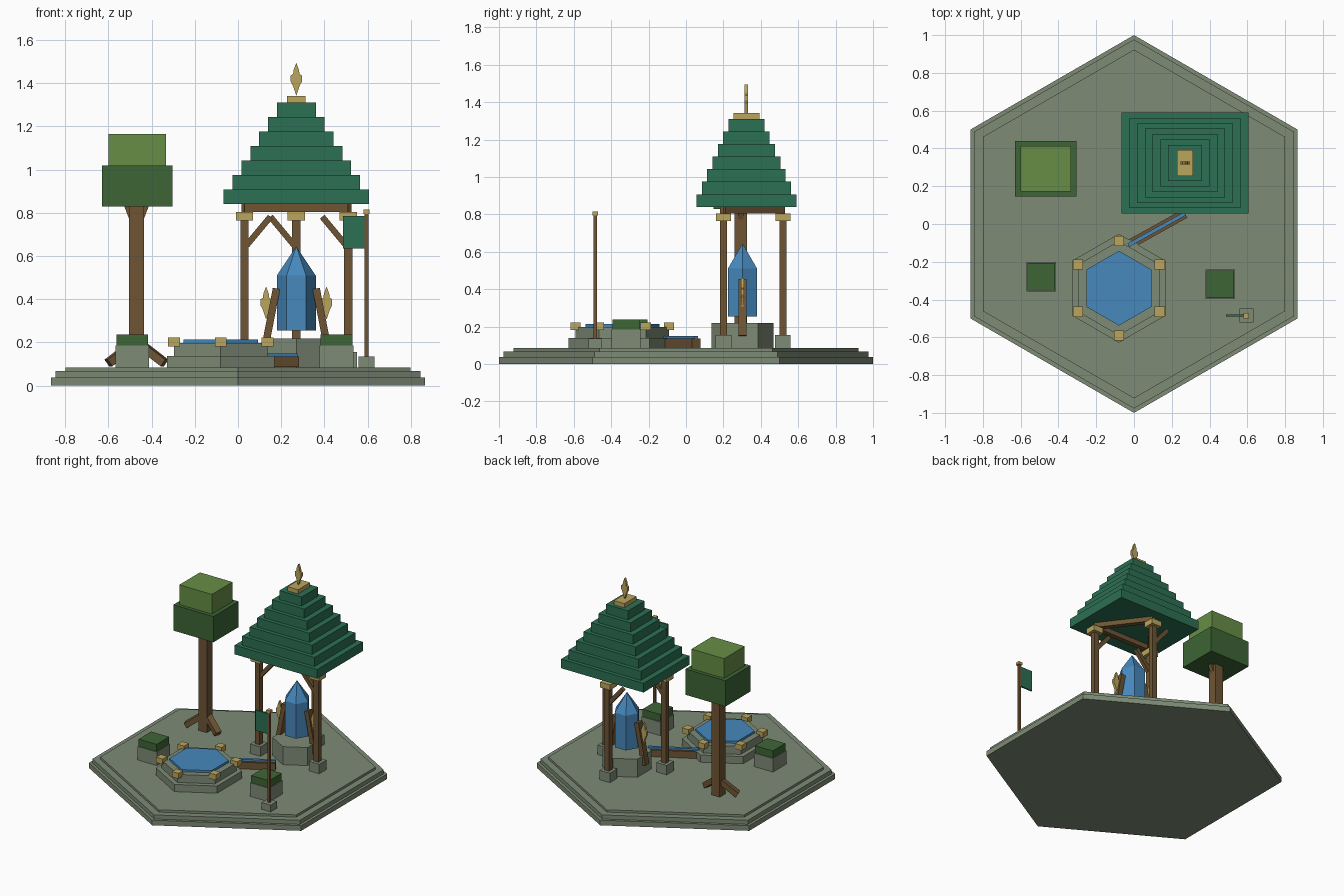
import bpy, bmesh, math
from mathutils import Vector, Matrix

if "Cube" in bpy.data.objects:
    bpy.data.objects.remove(bpy.data.objects["Cube"])


def material(name, r, g, b):
    lin = [((c / 255 + 0.055) / 1.055) ** 2.4 for c in (r, g, b)]
    m = bpy.data.materials.new(name)
    m.diffuse_color = (*lin, 1)
    m.use_nodes = True
    m.node_tree.nodes["Principled BSDF"].inputs["Base Color"].default_value = m.diffuse_color
    return m


STONE = material("mossy stone", 126, 139, 118)
WOOD = material("brown wood", 110, 85, 52)
ROOF = material("roof green", 44, 112, 84)
GOLD = material("gold", 187, 166, 94)
BLUE = material("water blue", 70, 136, 188)
DARK = material("dark leaf", 61, 101, 53)
LIGHT = material("light leaf", 103, 141, 69)


def finish(name, bm, mat):
    bmesh.ops.recalc_face_normals(bm, faces=bm.faces[:])
    me = bpy.data.meshes.new(name)
    bm.to_mesh(me)
    bm.free()
    me.materials.append(mat)
    ob = bpy.data.objects.new(name, me)
    bpy.context.collection.objects.link(ob)
    return ob


def box(name, x, y, hx, hy, z0, z1, mat):
    bm = bmesh.new()
    bmesh.ops.create_cube(bm, size=1, matrix=Matrix.Translation((x, y, (z0 + z1) / 2))
                          @ Matrix.Diagonal((2 * hx, 2 * hy, z1 - z0, 1)))
    return finish(name, bm, mat)


def beam(name, a, b, width, height, mat):
    """Box running from point a to point b."""
    a, b = Vector(a), Vector(b)
    d = (b - a).normalized()
    side = d.cross(Vector((0, 0, 1))).normalized()
    up = side.cross(d)
    rot = Matrix((d, side, up)).transposed().to_4x4()
    bm = bmesh.new()
    bmesh.ops.create_cube(bm, size=1, matrix=Matrix.Translation((a + b) / 2) @ rot
                          @ Matrix.Diagonal(((b - a).length, width, height, 1)))
    return finish(name, bm, mat)


def hexagon(name, x, y, r, z0, z1, mat, start=90, tip=None):
    """Six-sided prism, with an optional pointed top."""
    bm = bmesh.new()
    rings = []
    for z in (z0, z1):
        rings.append([bm.verts.new((x + r * math.cos(math.radians(start + 60 * i)),
                                    y + r * math.sin(math.radians(start + 60 * i)), z))
                      for i in range(6)])
    lo, hi = rings
    bm.faces.new(lo)
    apex = bm.verts.new((x, y, tip)) if tip else None
    for i in range(6):
        j = (i + 1) % 6
        bm.faces.new((lo[i], lo[j], hi[j], hi[i]))
        if tip:
            bm.faces.new((hi[i], hi[j], apex))
    if not tip:
        bm.faces.new(hi)
    return finish(name, bm, mat)


def leaf_ornament(name, x, y, z):
    """Flat three-pointed gold leaf, centred on the given point."""
    half = [(0, .077), (.012, .045), (.015, .025), (.026, .018), (.026, -.01),
            (.016, -.028), (.010, -.045), (0, -.075)]
    outline = half + [(-u, v) for u, v in half[-2:0:-1]]
    bm = bmesh.new()
    f = bm.faces.new([bm.verts.new((x + u, y - .009, z + v)) for u, v in outline])
    ext = bmesh.ops.extrude_face_region(bm, geom=[f])
    bmesh.ops.translate(bm, vec=(0, .018, 0),
                        verts=[g for g in ext["geom"] if isinstance(g, bmesh.types.BMVert)])
    return finish(name, bm, GOLD)


# Stepped hexagonal ground
for i, (r, z0, z1) in enumerate([(1, 0, .038), (.977, .038, .068), (.923, .068, .085)]):
    hexagon(f"ground_step_{i}", 0, 0, r, z0, z1, STONE)

# Pool with gold corner blocks
PX, PY = -.08, -.34
hexagon("pool_lower_tier", PX, PY, .288, .085, .138, STONE)
hexagon("pool_upper_tier", PX, PY, .25, .138, .197, STONE)
hexagon("pool_water", PX, PY, .198, .197, .213, BLUE)
for i in range(6):
    a = math.radians(30 + 60 * i)
    box(f"pool_block_{i}", PX + .25 * math.cos(a), PY + .25 * math.sin(a),
        .027, .027, .182, .222, GOLD)

# Water channel
beam("channel_trough", (-.03, -.112, .111), (.27, .055, .111), .05, .05, WOOD)
beam("channel_water", (-.03, -.112, .143), (.27, .055, .143), .02, .014, BLUE)

# Stepped roof with finial
SX, SY = .27, .323
for i in range(7):
    z = .84 + i * .0673
    box(f"roof_step_{i}", SX, SY, .336 - i * .041, .267 - i * .0285, z, z + .0673, ROOF)
box("roof_cap", SX, SY, .043, .07, 1.311, 1.342, GOLD)
leaf_ornament("roof_finial", SX, SY, 1.418)

# Three posts with footings, capitals, top beams and braces
posts = [(.03, .2), (.51, .2), (.27, .518)]
for i, (x, y) in enumerate(posts):
    box(f"post_{i}", x, y, .019, .019, .085, .77, WOOD)
    box(f"post_footing_{i}", x, y, .042, .042, .085, .155, STONE)
    box(f"post_capital_{i}", x, y, .04, .04, .765, .805, GOLD)
    nx, ny = posts[(i + 1) % 3]
    beam(f"top_beam_{i}", (x, y, .8225), (nx, ny, .8225), .036, .035, WOOD)
    s = 1 if i == 0 else -1
    beam(f"post_brace_{i}", (x + s * .01, y, .65), (x + s * .12, y, .782), .028, .028, WOOD)

# Crystal on a pedestal, held by two leaning claws
CX, CY = .27, .302
hexagon("crystal_pedestal", CX, CY, .165, .085, .218, STONE)
hexagon("crystal", CX, CY, .09, .255, .51, BLUE, start=0, tip=.645)
for s, side in ((-1, "left"), (1, "right")):
    beam(f"{side}_claw", (CX + s * .15, CY, .15), (CX + s * .092, CY, .45), .045, .034, WOOD)
    leaf_ornament(f"{side}_claw_leaf", CX + s * .14, CY, .382)

# Tree
TX, TY = -.47, .293
box("tree_trunk", TX, TY, .034, .034, .085, .83, WOOD)
box("tree_lower_leaves", TX + .003, TY, .163, .147, .83, 1.02, DARK)
box("tree_upper_leaves", TX + .003, TY, .133, .12, 1.02, 1.165, LIGHT)
for s, side in ((-1, "left"), (1, "right")):
    beam(f"{side}_root", (TX + s * .02, TY, .19), (TX + s * .13, TY - .04, .105), .045, .038, WOOD)
    beam(f"{side}_branch", (TX + s * .02, TY, .77), (TX + s * .045, TY, .835), .03, .025, WOOD)

# Moss-topped rocks
for side, x, y in (("left", -.49, -.28), ("right", .456, -.32)):
    box(f"{side}_rock", x, y, .078, .078, .085, .185, STONE)
    box(f"{side}_rock_moss", x, y, .073, .073, .185, .238, DARK)

# Flag
FX, FY = .595, -.485
box("flag_footing", FX, FY, .037, .037, .085, .135, STONE)
box("flag_pole", FX, FY, .009, .009, .135, .795, WOOD)
box("flag_knob", FX, FY, .015, .015, .795, .815, GOLD)
box("flag_cloth", FX - .058, FY, .05, .006, .635, .785, ROOF)
